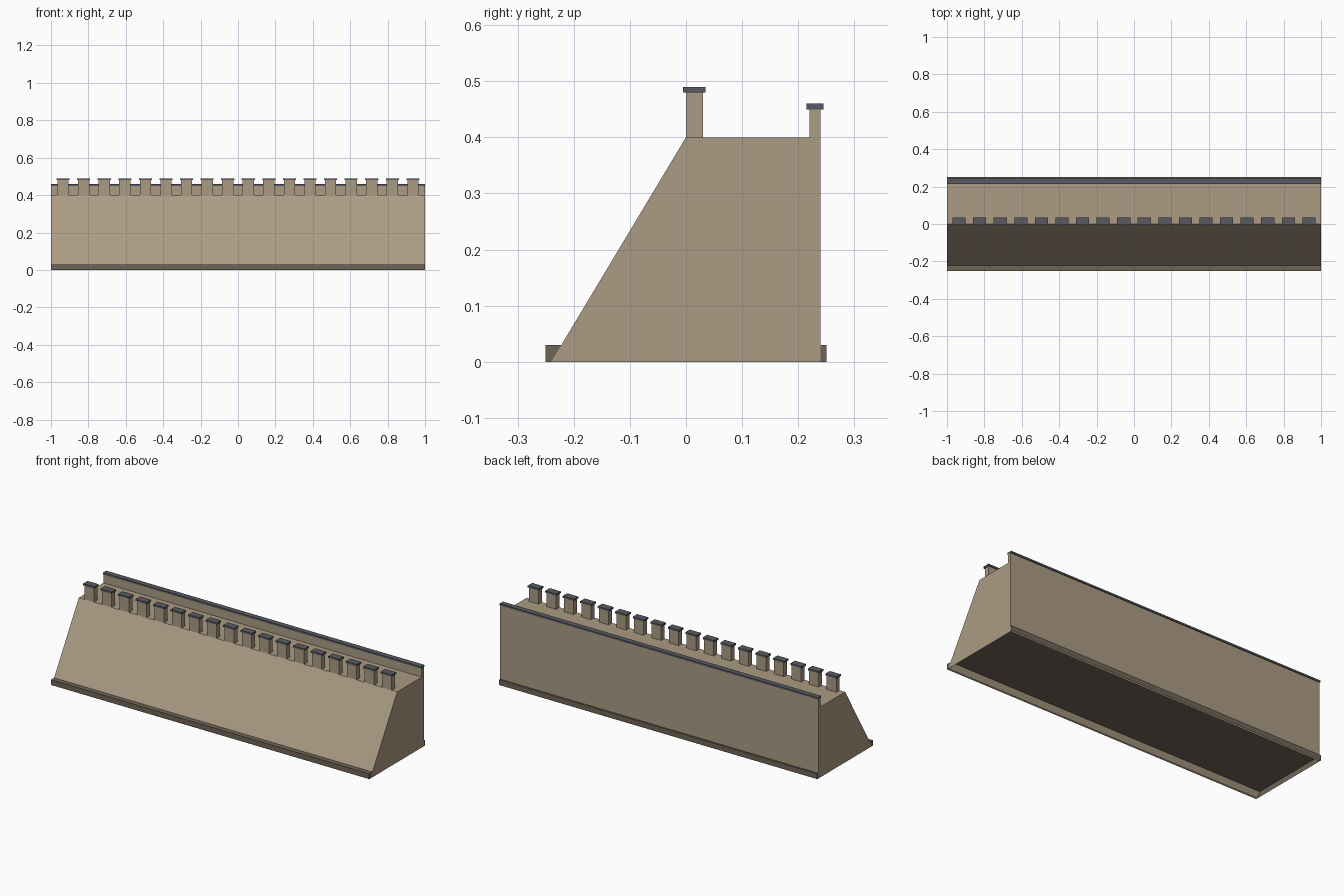
import bpy, bmesh
from mathutils import Vector

if "Cube" in bpy.data.objects:
    bpy.data.objects.remove(bpy.data.objects["Cube"])


def material(name, rgb):
    m = bpy.data.materials.new(name)
    m.diffuse_color = (*rgb, 1)
    m.use_nodes = True
    m.node_tree.nodes["Principled BSDF"].inputs["Base Color"].default_value = m.diffuse_color
    return m


STONE = material("tan_stone", (0.41, 0.33, 0.23))
FOOT = material("dark_stone", (0.16, 0.13, 0.095))
SLATE = material("slate", (0.10, 0.105, 0.12))


def extrude_profile(name, points, x0, x1, mat, open_bottom=False):
    """Extrude a closed (y, z) outline along x, optionally without its floor."""
    bm = bmesh.new()
    face = bm.faces.new([bm.verts.new((x0, y, z)) for y, z in points])
    res = bmesh.ops.extrude_face_region(bm, geom=[face], use_keep_orig=True)
    moved = [v for v in res["geom"] if isinstance(v, bmesh.types.BMVert)]
    bmesh.ops.translate(bm, verts=moved, vec=Vector((x1 - x0, 0, 0)))
    bmesh.ops.recalc_face_normals(bm, faces=bm.faces)
    if open_bottom:
        low = min(z for _, z in points)
        floor = [f for f in bm.faces if all(abs(v.co.z - low) < 1e-5 for v in f.verts)]
        bmesh.ops.delete(bm, geom=floor, context='FACES')
    mesh = bpy.data.meshes.new(name)
    bm.to_mesh(mesh)
    bm.free()
    mesh.materials.append(mat)
    ob = bpy.data.objects.new(name, mesh)
    bpy.context.collection.objects.link(ob)
    return ob


def block(name, x, y, z, mat, open_bottom=False):
    outline = [(y[0], z[0]), (y[1], z[0]), (y[1], z[1]), (y[0], z[1])]
    return extrude_profile(name, outline, x[0], x[1], mat, open_bottom)


# Sloped rampart with walkway and rear parapet, hollow underneath
extrude_profile("rampart_wall",
                [(-0.24, 0), (0.24, 0), (0.24, 0.45), (0.22, 0.45), (0.22, 0.4), (0, 0.4)],
                -1, 1, STONE, open_bottom=True)

# Shallow plinth, open below; ends sit just behind the wall ends
block("plinth", (-0.9995, 0.9995), (-0.25, 0.25), (0, 0.03), FOOT, open_bottom=True)

# Capping along the rear parapet
block("parapet_cap", (-1, 1), (0.215, 0.245), (0.45, 0.46), SLATE)

# Row of capped merlons along the front edge of the walkway
COUNT, STEP = 18, 0.11
for i in range(COUNT):
    cx = (i - (COUNT - 1) / 2) * STEP
    block(f"merlon_{i + 1}", (cx - 0.03, cx + 0.03), (0, 0.03), (0.4, 0.48), STONE, True)
    block(f"merlon_cap_{i + 1}", (cx - 0.035, cx + 0.035), (-0.005, 0.035), (0.48, 0.49), SLATE)
